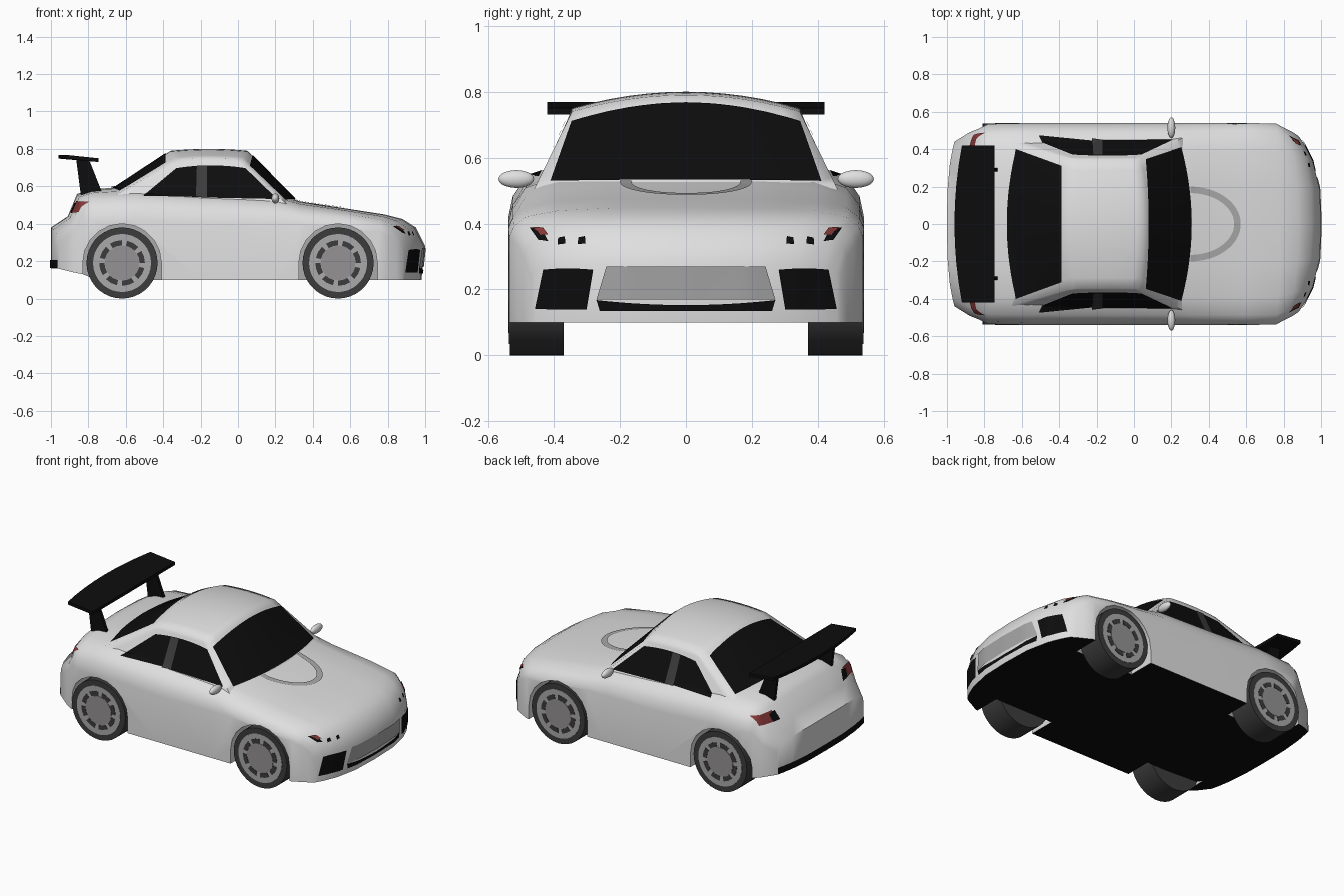
import bpy, bmesh, math
from mathutils import Vector
from mathutils.bvhtree import BVHTree

if "Cube" in bpy.data.objects:
    bpy.data.objects.remove(bpy.data.objects["Cube"])


def material(name, r, g, b):
    m = bpy.data.materials.new(name)
    m.diffuse_color = (r, g, b, 1)
    m.use_nodes = True
    m.node_tree.nodes["Principled BSDF"].inputs["Base Color"].default_value = m.diffuse_color
    return m


PAINT = material("body paint", .74, .74, .74)
BLACK = material("black", .004, .004, .004)
RUBBER = material("dark grey", .045, .045, .045)
SILVER = material("silver trim", .40, .40, .40)
HUB = material("hub grey", .30, .29, .29)
RED = material("lamp red", .25, .04, .04)


def finish(name, bm, mats, angle=40):
    me = bpy.data.meshes.new(name)
    bm.to_mesh(me)
    bm.free()
    ob = bpy.data.objects.new(name, me)
    bpy.context.collection.objects.link(ob)
    for m in mats:
        me.materials.append(m)
    bpy.ops.object.select_all(action='DESELECT')
    bpy.context.view_layer.objects.active = ob
    ob.select_set(True)
    if angle:
        bpy.ops.object.shade_smooth_by_angle(angle=math.radians(angle))
    return ob


def prism(name, pts, vec, mat):
    """Extrude a polygon outline along a vector."""
    bm = bmesh.new()
    face = bm.faces.new([bm.verts.new(p) for p in pts])
    geo = bmesh.ops.extrude_face_region(bm, geom=[face], use_keep_orig=True)['geom']
    bmesh.ops.translate(bm, vec=vec, verts=[g for g in geo if isinstance(g, bmesh.types.BMVert)])
    bmesh.ops.recalc_face_normals(bm, faces=bm.faces)
    return finish(name, bm, [mat], 0)


def lerp(a, b, t):
    return a + (b - a) * t


# Lower body: lengthwise loft (x, plan bow, half width, z bottom, z shoulder, z top)
ROWS = [(-1, .04, .44, .16, .16, .16), (-1, .04, .44, .16, .30, .38),
        (-.91, .03, .49, .14, .36, .44), (-.86, .03, .51, .13, .42, .56),
        (-.78, 0, .535, .11, .42, .585), (-.55, 0, .54, .1, .42, .60),
        (-.2, 0, .54, .1, .40, .58), (.2, 0, .54, .1, .40, .56),
        (.33, 0, .54, .1, .40, .52), (.6, 0, .54, .1, .385, .478),
        (.78, -.02, .537, .1, .36, .45), (.88, -.07, .51, .1, .33, .425),
        (.95, -.10, .49, .1, .30, .38), (1, -.12, .47, .1, .24, .28),
        (.98, -.10, .47, .1, .1, .1)]
SECTION = [(1, 0), (.975, .35), (.9, .68), (.72, .88), (.4, .97)]
bm = bmesh.new()
rings = []
for x, bow, w, zb, zs, zt in ROWS:
    half = [(1, zb)] + [(f, lerp(zs, zt, h)) for f, h in SECTION]
    full = half + [(0, zt)] + [(-f, z) for f, z in reversed(half)]
    rings.append([bm.verts.new((x + bow * abs(f) ** 3, f * w, z)) for f, z in full])
n = len(rings[0])
for a, b in zip(rings, rings[1:]):
    for i in range(n):
        bm.faces.new((a[i], a[(i + 1) % n], b[(i + 1) % n], b[i]))
bm.faces.new(rings[0])
bm.faces.new(rings[-1])
bmesh.ops.remove_doubles(bm, verts=bm.verts, dist=.0005)
bmesh.ops.recalc_face_normals(bm, faces=bm.faces)
body = finish("lower_body", bm, [PAINT, BLACK, SILVER], 0)

# Wheel arches cut out of the body
for wx in (-.62, .535):
    for s in (1, -1):
        arc = [(wx + .21 * math.cos(math.pi * k / 10), .365 * s, .19 + .21 * math.sin(math.pi * k / 10))
               for k in range(11)]
        cutter = prism("arch_cutter", [(wx + .21, .365 * s, -.1)] + arc + [(wx - .21, .365 * s, -.1)],
                       (0, .3 * s, 0), PAINT)
        cutter.hide_render = True
        mod = body.modifiers.new("arch", 'BOOLEAN')
        mod.operation, mod.solver, mod.object = 'DIFFERENCE', 'EXACT', cutter
        bpy.context.view_layer.objects.active = body
        bpy.ops.object.modifier_apply(modifier=mod.name)
        bpy.data.objects.remove(cutter)
for p in body.data.polygons:     # black floor, grey arch liners
    p.material_index = 0
    if p.normal.z < -.8 and p.center.z < .18:
        p.material_index = 1
    elif abs(abs(p.center.y) - .365) < .01 and abs(p.normal.y) > .9:
        p.material_index = 2
bpy.ops.object.select_all(action='DESELECT')
body.select_set(True)
bpy.context.view_layer.objects.active = body
bpy.ops.object.shade_smooth_by_angle(angle=math.radians(50))


# Cabin: bowed front and rear screens, leaning sides, domed roof
def screen(x0, x1, bow0, bow1, u, v):
    return Vector((lerp(x0, x1, v) + lerp(bow0, bow1, v) * u * u,
                   u * lerp(.462, .345, v), lerp(.5, .79, v) - .05 * u * u * v))


def front(u, v):
    return screen(.335, .05, -.07, -.03, u, v)


def rear(u, v):
    return screen(-.80, -.36, .05, .03, u, v)


def roof(u, v):
    return rear(u, 1).lerp(front(u, 1), v) + Vector((0, 0, .04 * v * (1 - v)))


def side(s):
    return lambda u, v: rear(s, v).lerp(front(s, v), (u + 1) / 2) + Vector(
        (0, 0, .04 * v ** 8 * (1 - u * u) / 4))


bm = bmesh.new()
N = 12
for f in (front, rear, roof, side(1), side(-1)):
    g = [[bm.verts.new(f(2 * i / N - 1, j / N)) for j in range(N + 1)] for i in range(N + 1)]
    for i in range(N):
        for j in range(N):
            bm.faces.new((g[i][j], g[i + 1][j], g[i + 1][j + 1], g[i][j + 1]))
bmesh.ops.remove_doubles(bm, verts=bm.verts, dist=.001)
bmesh.ops.recalc_face_normals(bm, faces=bm.faces)
cabin = finish("cabin", bm, [PAINT], 60)

# Thin panels projected onto body and cabin
trees = []
for ob in (body, cabin):
    tmp = bmesh.new()
    tmp.from_mesh(ob.data)
    trees.append(BVHTree.FromBMesh(tmp))
    tmp.free()
VIEW = {'front': ((-1, 0, 0), 0), 'rear': ((1, 0, 0), 0), 'side': ((0, 1, 0), 1), 'top': ((0, 0, -1), 2)}


def panel(name, mat, view, f, mirror=False, nu=20, nv=10, off=.005):
    axis = VIEW[view][1]
    for s in ((1, -1) if mirror else (1,)):
        d = Vector(VIEW[view][0])
        d.y *= s
        bm = bmesh.new()
        g = {}
        for i in range(nu + 1):
            for j in range(nv + 1):
                p = list(f(i / nu, j / nv))
                p.insert(axis, 0)
                o = Vector((p[0], p[1] * s, p[2])) - d * 3
                hits = [h for h in (t.ray_cast(o, d) for t in trees) if h[0]]
                if hits:
                    h = min(hits, key=lambda q: q[3])
                    nrm = h[1] if h[1].dot(d) < 0 else -h[1]
                    g[i, j] = bm.verts.new(h[0] + nrm * off)
        for i in range(nu):
            for j in range(nv):
                c = [(i, j), (i + 1, j), (i + 1, j + 1), (i, j + 1)]
                if all(k in g for k in c):
                    fc = bm.faces.new([g[k] for k in c])
                    fc.normal_update()
                    if fc.normal.dot(d) > 0:
                        fc.normal_flip()
        finish(name, bm, [mat])


def quad(a, b, c, d, bow0=(0, 0), bow1=(0, 0)):
    a, b, c, d, bow0, bow1 = map(Vector, (a, b, c, d, bow0, bow1))

    def f(s, t):
        k = 1 - (2 * s - 1) ** 2
        return (a.lerp(b, s) + bow0 * k).lerp(d.lerp(c, s) + bow1 * k, t)
    return f


def hood_arc(s, t):
    a, w = math.pi * (s - .5), .035 * t
    return (.30 + (.27 - w) * math.cos(a), (.20 - w) * math.sin(a))


# Glass
panel("windscreen", BLACK, 'top', quad((.25, -.41), (.25, .41), (.06, .345), (.06, -.345), (.055, 0), (.015, 0)))
panel("rear_window", BLACK, 'top', quad((-.63, -.40), (-.63, .40), (-.385, .31), (-.385, -.31), (-.05, 0)))
panel("side_window", BLACK, 'side',
      quad((-.51, .545), (.21, .53), (.04, .695), (-.33, .695), (0, 0), (0, .015)), True)
panel("window_pillar", RUBBER, 'side', quad((-.225, .535), (-.165, .535), (-.165, .708), (-.22, .708)), True, 4, 8, .009)
# Nose, bonnet and tail details
panel("bonnet_crease", SILVER, 'top', hood_arc, nu=32, nv=3)
panel("front_vent", BLACK, 'front', quad((.28, .26), (.43, .26), (.455, .14), (.30, .14), (0, .004)), True)
panel("grille", SILVER, 'front', quad((-.24, .27), (.24, .27), (.27, .17), (-.27, .17)))
panel("lower_intake", BLACK, 'front', quad((-.27, .168), (.27, .168), (.26, .135), (-.26, .135), (0, -.015)))
panel("headlamp_housing", BLACK, 'front', quad((.415, .345), (.445, .35), (.47, .385), (.44, .385)), True, 6, 6)
panel("headlamp", RED, 'front', quad((.415, .362), (.44, .36), (.458, .385), (.43, .382)), True, 6, 6, .008)
for y in (.315, .375):
    panel("small_lamp", BLACK, 'front', quad((y - .012, .338), (y + .012, .335), (y + .01, .356), (y - .01, .36)), True, 3, 3)
panel("tail_lamp", RED, 'rear', quad((.34, .455), (.475, .46), (.485, .515), (.36, .52)), True)
panel("tail_lamp_insert", BLACK, 'rear', quad((.32, .455), (.38, .458), (.39, .505), (.34, .515)), True, off=.008)
panel("rear_diffuser", BLACK, 'rear', quad((-.437, .163), (.437, .163), (.437, .205), (-.437, .205)))

# Wheels: tyre, rim, hub and dark spoke gaps
def disc(name, x, y, r, depth, mat):
    bpy.ops.mesh.primitive_cylinder_add(vertices=36, radius=r, depth=depth, location=(x, y, .19),
                                        rotation=(math.pi / 2, 0, 0))
    ob = bpy.context.object
    ob.name = name
    ob.data.materials.append(mat)
    bpy.ops.object.shade_smooth_by_angle(angle=math.radians(40))


for wx in (-.62, .535):
    for s in (1, -1):
        disc("tyre", wx, s * .453, .19, .166, RUBBER)
        disc("rim", wx, s * .536, .155, .004, SILVER)
        disc("hub", wx, s * .538, .092, .004, HUB)
        for k in range(8):
            a0 = k * math.pi / 4
            ring = [(r, a0 + a) for r, aa in ((.094, (0, .28, .56)), (.122, (.56, .28, 0))) for a in aa]
            prism("spoke_gap", [(wx + r * math.cos(a), s * .537, .19 + r * math.sin(a)) for r, a in ring],
                  (0, s * .003, 0), RUBBER)

# Rear wing on two struts
edge = [(-.96 + .04 * (k / 4) ** 2, .42 * k / 4, .768) for k in range(-4, 5)]
prism("rear_wing", edge + [(-.745, .42, .75), (-.745, -.42, .75)], (0, 0, -.02), BLACK)
for s in (1, -1):
    prism("wing_strut", [(-.865, s * .28, .745), (-.795, s * .28, .74), (-.73, s * .28, .575), (-.84, s * .28, .55)],
          (0, s * .02, 0), BLACK)

# Door mirrors
for s in (1, -1):
    bpy.ops.mesh.primitive_uv_sphere_add(segments=20, ring_count=10, location=(.2, s * .515, .535))
    ob = bpy.context.object
    ob.name = "door_mirror"
    ob.scale = (.021, .055, .027)
    ob.data.materials.append(PAINT)
    bpy.ops.object.shade_smooth()
